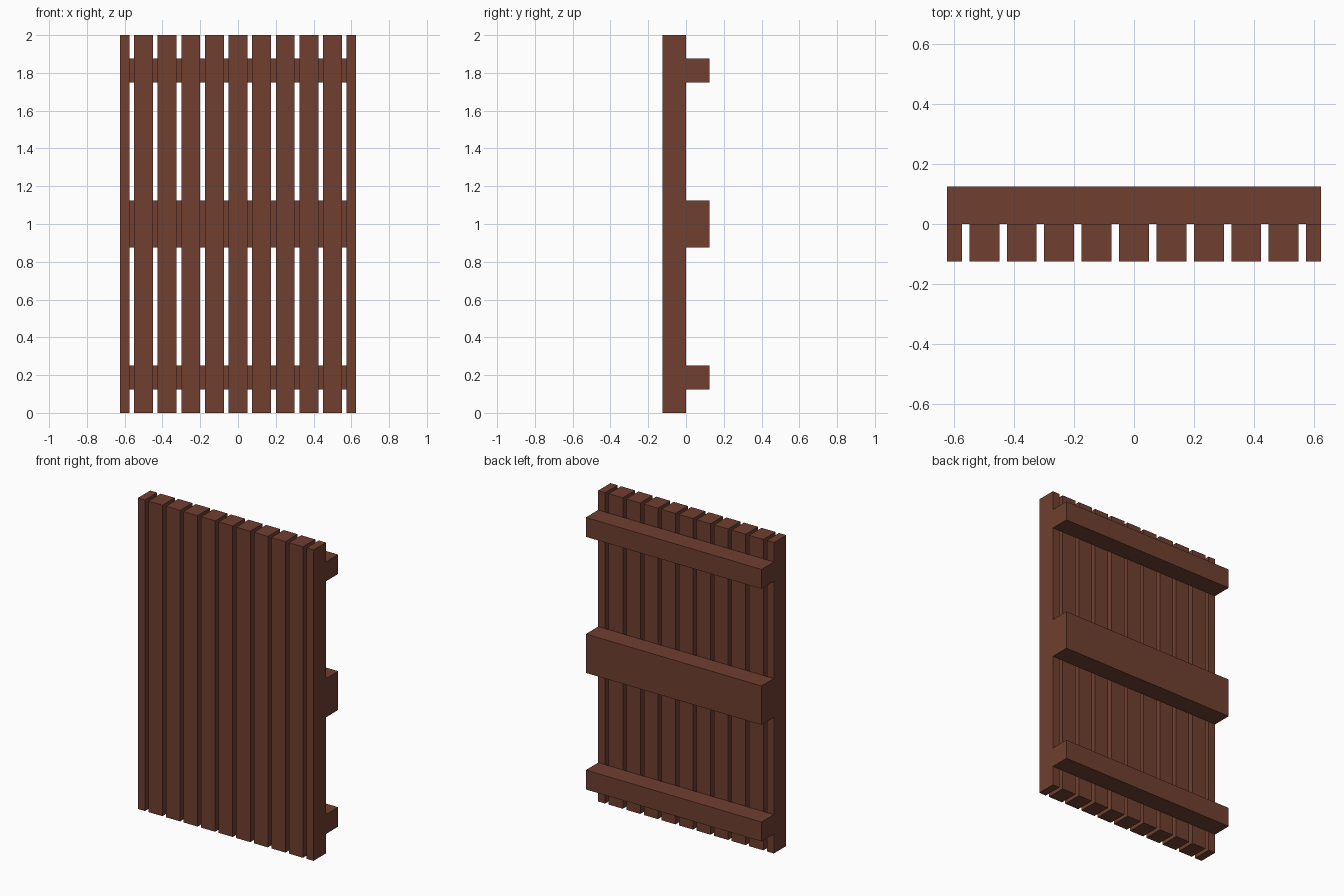
import bpy

if "Cube" in bpy.data.objects:
    bpy.data.objects.remove(bpy.data.objects["Cube"])

wood = bpy.data.materials.new("brown_wood")
wood.diffuse_color = (0.16, 0.05, 0.03, 1)
wood.use_nodes = True
wood.node_tree.nodes["Principled BSDF"].inputs["Base Color"].default_value = wood.diffuse_color


def box(name, x, y, z):
    """Box from (min, max) ranges on each axis."""
    center = [(a + b) / 2 for a, b in (x, y, z)]
    size = [b - a for a, b in (x, y, z)]
    bpy.ops.mesh.primitive_cube_add(size=1, location=center)
    ob = bpy.context.object
    ob.name = name
    ob.scale = size
    bpy.ops.object.transform_apply(location=False, rotation=False, scale=True)
    ob.data.materials.append(wood)
    return ob


HALF = 0.625     # half the panel width
DEPTH = 0.125    # thickness of slats and rails

# Nine full-width vertical slats on the front
for i in range(9):
    x = (i - 4) * 0.125
    box(f"slat_{i + 1}", (x - 0.05, x + 0.05), (-DEPTH, 0), (0, 2))

# Half-width slats closing both edges
box("edge_slat_left", (-HALF, -HALF + 0.05), (-DEPTH, 0), (0, 2))
box("edge_slat_right", (HALF - 0.05, HALF), (-DEPTH, 0), (0, 2))

# Horizontal rails across the back
for name, z in (("bottom_rail", (0.125, 0.25)),
                ("middle_rail", (0.875, 1.125)),
                ("top_rail", (1.75, 1.875))):
    box(name, (-HALF, HALF), (0, DEPTH), z)
